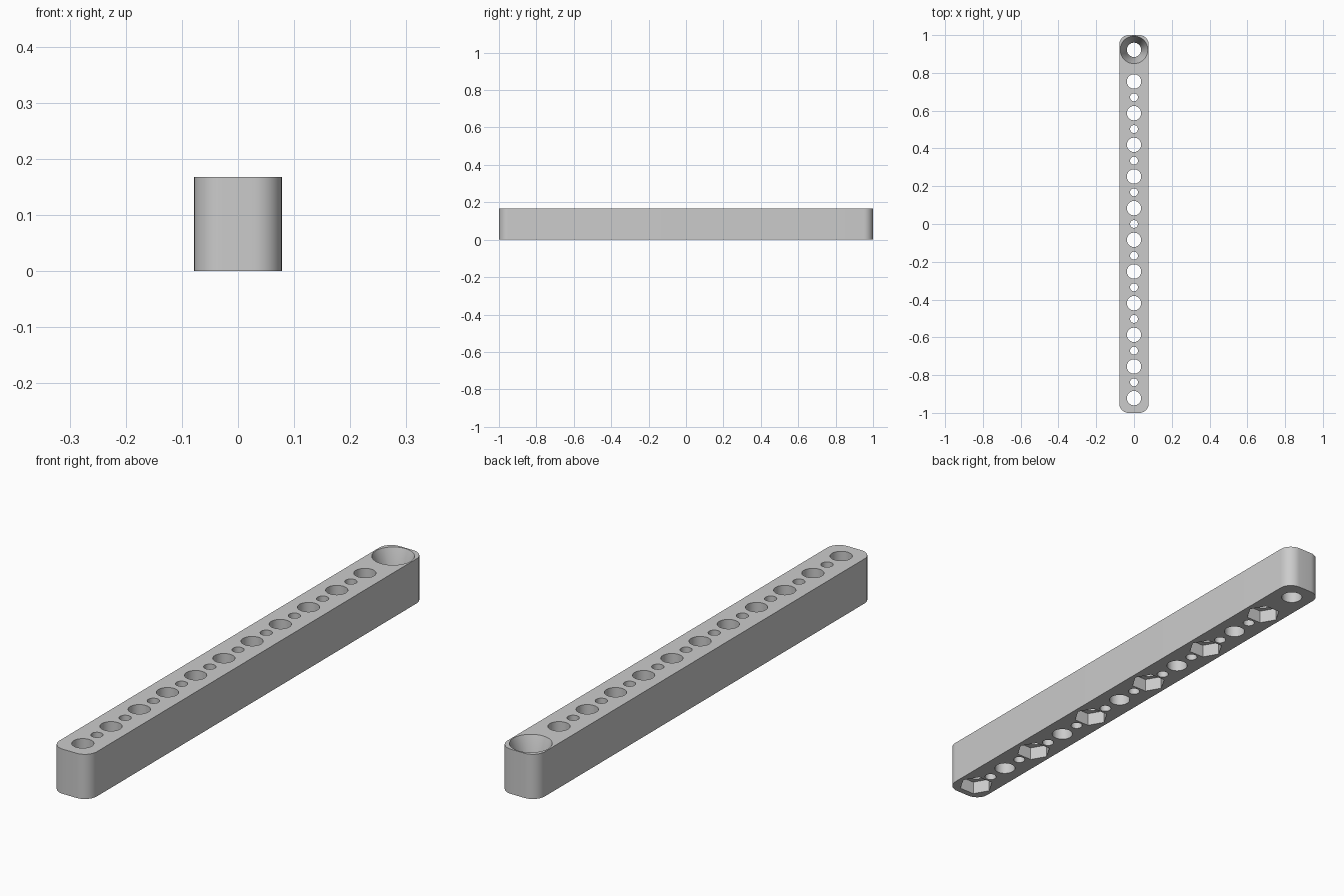
import bpy, bmesh, math
from mathutils import Matrix

cube = bpy.data.objects.get("Cube")
if cube:
    bpy.data.objects.remove(cube, do_unlink=True)

WIDTH, LENGTH, HEIGHT = 0.156, 2.0, 0.168
CORNER = 0.05
END_Y = 0.922
PITCH = 2 * END_Y / 11
BIG_R, SMALL_R = 0.038, 0.021
NUT_R, NUT_DEPTH = 0.063, 0.05
SINK_R, SINK_DEPTH = 0.073, 0.1

grey = bpy.data.materials.new("light_grey")
grey.use_nodes = True
grey.diffuse_color = (0.6, 0.6, 0.6, 1)
grey.node_tree.nodes["Principled BSDF"].inputs["Base Color"].default_value = (0.6, 0.6, 0.6, 1)


def make_object(name, bm):
    bmesh.ops.recalc_face_normals(bm, faces=bm.faces)
    mesh = bpy.data.meshes.new(name)
    bm.to_mesh(mesh)
    bm.free()
    mesh.materials.append(grey)
    obj = bpy.data.objects.new(name, mesh)
    bpy.context.collection.objects.link(obj)
    return obj


def add_cutter(bm, y, z0, z1, r0, r1, sides):
    """Upright prism or cone between two heights, with a corner on the x axis."""
    bmesh.ops.create_cone(bm, cap_ends=True, segments=sides, radius1=r0, radius2=r1,
                          depth=z1 - z0, matrix=Matrix.Translation((0, y, (z0 + z1) / 2))
                          @ Matrix.Rotation(math.pi / 2, 4, 'Z'))


# Bar with rounded vertical corners
bm = bmesh.new()
bmesh.ops.create_cube(bm, size=1, matrix=Matrix.Translation((0, 0, HEIGHT / 2))
                      @ Matrix.Diagonal((WIDTH, LENGTH, HEIGHT, 1)))
uprights = [e for e in bm.edges if abs(e.verts[0].co.z - e.verts[1].co.z) > 0.1]
bmesh.ops.bevel(bm, geom=uprights, offset=CORNER, segments=10, profile=0.5, affect='EDGES')
bar = make_object("drilled_bar", bm)

# Through holes: large ones on the pitch, small ones halfway between
holes = bmesh.new()
for i in range(12):
    y = END_Y - i * PITCH
    add_cutter(holes, y, -0.1, HEIGHT + 0.1, BIG_R, BIG_R, 40)
    if 0 < i < 11:
        add_cutter(holes, y - PITCH / 2, -0.1, HEIGHT + 0.1, SMALL_R, SMALL_R, 32)

# Hexagonal pockets underneath, and a tapered recess on top at the back
pockets = bmesh.new()
for i in range(1, 12, 2):
    add_cutter(pockets, END_Y - i * PITCH, -0.1, NUT_DEPTH, NUT_R, NUT_R, 6)
slope = (SINK_R - BIG_R) / SINK_DEPTH
extra = 0.01
add_cutter(pockets, END_Y, HEIGHT - SINK_DEPTH - extra, HEIGHT + extra,
           BIG_R - slope * extra, SINK_R + slope * extra, 48)

# Cut, then bake the result and drop the cutters
cutters = [make_object("hole_cutter", holes), make_object("pocket_cutter", pockets)]
for cutter in cutters:
    cutter.hide_render = True
    mod = bar.modifiers.new(cutter.name, 'BOOLEAN')
    mod.operation, mod.solver, mod.object = 'DIFFERENCE', 'EXACT', cutter
depsgraph = bpy.context.evaluated_depsgraph_get()
result = bpy.data.meshes.new_from_object(bar.evaluated_get(depsgraph))
bar.modifiers.clear()
bar.data = result
for cutter in cutters:
    bpy.data.objects.remove(cutter, do_unlink=True)

bpy.ops.object.select_all(action='DESELECT')
bar.select_set(True)
bpy.context.view_layer.objects.active = bar
bpy.ops.object.shade_smooth_by_angle(angle=math.radians(30))
